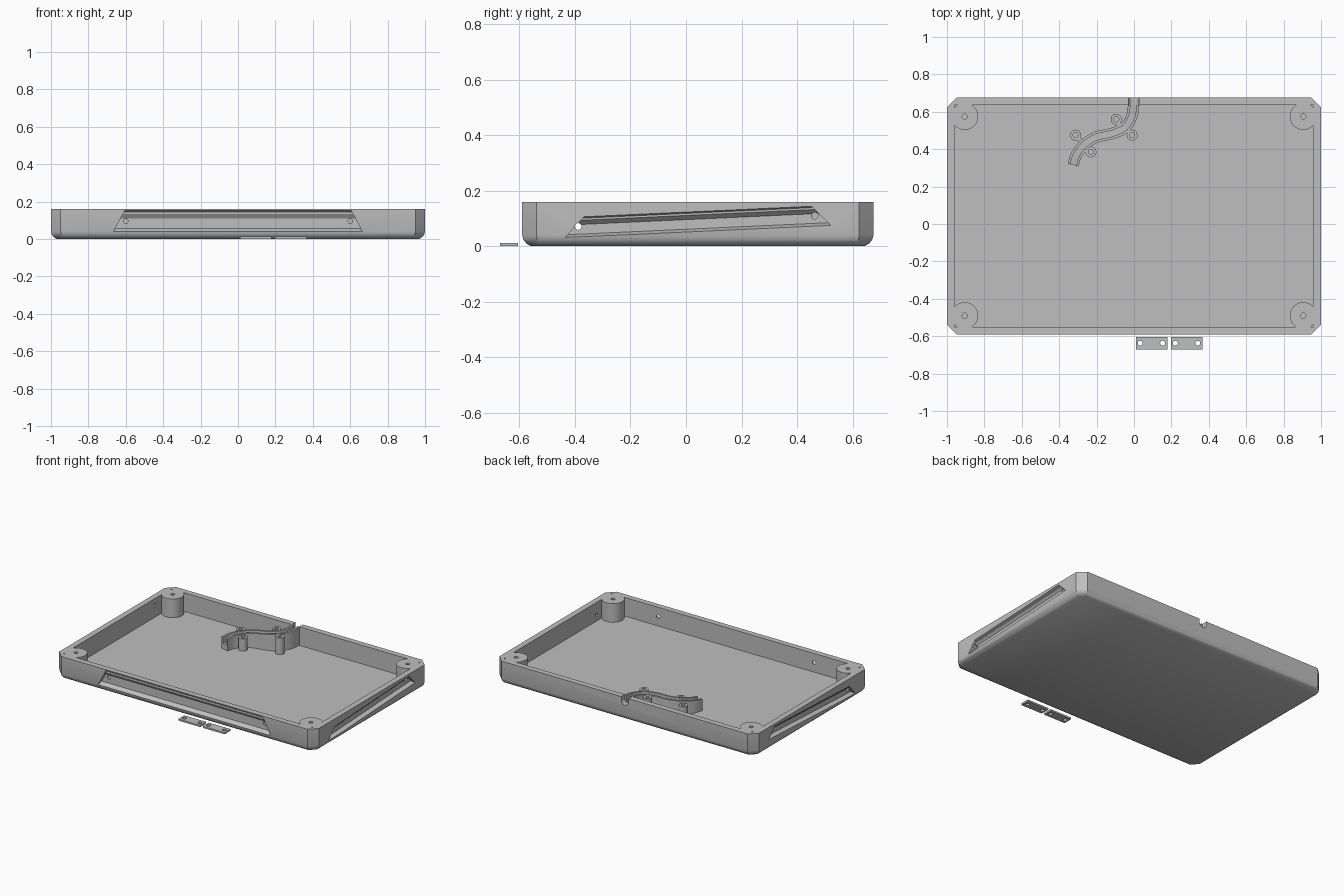
import bpy, bmesh, math
from mathutils import Matrix, Vector

cube = bpy.data.objects.get("Cube")
if cube:
    bpy.data.objects.remove(cube, do_unlink=True)

grey = bpy.data.materials.new("plain_grey")
grey.use_nodes = True
COLOR = (0.52, 0.52, 0.52, 1)
grey.diffuse_color = COLOR
grey.node_tree.nodes["Principled BSDF"].inputs["Base Color"].default_value = COLOR

FRONT, BACK, TOP, WALL, FLOOR = -0.59, 0.675, 0.16, 0.04, 0.03
MID, DEPTH = (FRONT + BACK) / 2, BACK - FRONT


def finish(bm, name):
    bmesh.ops.recalc_face_normals(bm, faces=bm.faces)
    mesh = bpy.data.meshes.new(name)
    bm.to_mesh(mesh)
    bm.free()
    ob = bpy.data.objects.new(name, mesh)
    bpy.context.collection.objects.link(ob)
    mesh.materials.append(grey)
    return ob


def loft(name, rings):
    """Closed solid through rings of equal point count."""
    bm = bmesh.new()
    rows = [[bm.verts.new(p) for p in ring] for ring in rings]
    n = len(rows[0])
    for a, b in zip(rows, rows[1:]):
        for i in range(n):
            j = (i + 1) % n
            bm.faces.new((a[i], a[j], b[j], b[i]))
    bm.faces.new(rows[0])
    bm.faces.new(rows[-1])
    return finish(bm, name)


def box(name, lo, hi):
    rect = [(lo[0], lo[1]), (hi[0], lo[1]), (hi[0], hi[1]), (lo[0], hi[1])]
    return loft(name, [[(x, y, z) for x, y in rect] for z in (lo[2], hi[2])])


def cylinder(name, center, radius, length, axis="Z", sides=32):
    turn = {"Z": Matrix(), "X": Matrix.Rotation(math.pi / 2, 4, "Y"),
            "Y": Matrix.Rotation(math.pi / 2, 4, "X")}[axis]
    bm = bmesh.new()
    bmesh.ops.create_cone(bm, cap_ends=True, segments=sides, radius1=radius, radius2=radius,
                          depth=length, matrix=Matrix.Translation(center) @ turn)
    return finish(bm, name)


def combine(target, other, operation):
    mod = target.modifiers.new("bool", "BOOLEAN")
    mod.operation, mod.solver, mod.object = operation, "EXACT", other
    bpy.context.view_layer.objects.active = target
    bpy.ops.object.modifier_apply(modifier=mod.name)
    bpy.data.objects.remove(other, do_unlink=True)


def octagon(inset, z):
    c = 0.052 - 0.586 * inset
    hx, hy = 1 - inset, DEPTH / 2 - inset
    quarter = [(hx, hy - c), (hx - c, hy)]
    pts = quarter + [(-x, y) for x, y in reversed(quarter)]
    pts += [(-x, -y) for x, y in pts]
    return [(x, y + MID, z) for x, y in pts]


# Tray shell with softened bottom edge
tray = loft("tray", [octagon(0.032, 0), octagon(0.015, 0.01), octagon(0.004, 0.024),
                     octagon(0, 0.04), octagon(0, TOP)])
combine(tray, box("cavity", (-1 + WALL, FRONT + WALL, FLOOR), (1 - WALL, BACK - WALL, 0.3)),
        "DIFFERENCE")

# Corner screw posts
posts = [(sx * 0.905, y) for sx in (-1, 1) for y in (-0.49, 0.575)]
for x, y in posts:
    combine(tray, cylinder("post", (x, y, 0.09), 0.072, 0.14), "UNION")
for x, y in posts:
    combine(tray, cylinder("post_hole", (x, y, 0.13), 0.014, 0.16), "DIFFERENCE")

# Louvred recesses: profile of (depth, height fraction)
LOUVRE = [(-0.02, 1), (0, 1), (0.012, 0.93), (0.012, 0.83), (0.028, 0.62),
          (0.028, 0.14), (0, 0), (-0.02, 0)]


def recess(place, low, high, half_low, half_high, tilt):
    rings = []
    for side in (-1, 1):
        ring = []
        for d, t in LOUVRE:
            u = side * (half_low + (half_high - half_low) * t)
            ring.append(place(u, d, low + (high - low) * t + tilt * u))
        rings.append(ring)
    combine(tray, loft("recess", rings), "DIFFERENCE")


recess(lambda u, d, z: (u, FRONT + d, z), 0.04, 0.153, 0.665, 0.605, 0)
for s in (-1, 1):
    recess(lambda u, d, z: (s * (1 - d), u + MID, z), 0.053, 0.125, 0.478, 0.41, 0.046)

# Screw holes through the recessed walls
for s in (-1, 1):
    combine(tray, cylinder("front_hole", (s * 0.6, FRONT, 0.095), 0.012, 0.2, "Y"), "DIFFERENCE")
    for y, z in ((-0.388, 0.071), (0.463, 0.11)):
        combine(tray, cylinder("side_hole", (s, y, z), 0.012, 0.2, "X"), "DIFFERENCE")

# Cable notch in the back wall
combine(tray, box("notch", (-0.03, BACK - 0.06, 0.135), (0.026, BACK + 0.03, 0.2)), "DIFFERENCE")
combine(tray, cylinder("notch_round", (-0.002, BACK - 0.015, 0.135), 0.028, 0.09, "Y"), "DIFFERENCE")

# S-shaped cable channel: centre line smoothed from a few points
KEYS = [Vector(p) for p in ((-0.002, 0.637), (-0.012, 0.575), (-0.05, 0.515), (-0.12, 0.483),
                            (-0.2, 0.465), (-0.265, 0.425), (-0.308, 0.37), (-0.325, 0.315))]
path = []
padded = [2 * KEYS[0] - KEYS[1]] + KEYS + [2 * KEYS[-1] - KEYS[-2]]
for a, b, c, d in zip(padded, padded[1:], padded[2:], padded[3:]):
    for k in range(4):
        t = k / 4
        path.append(0.5 * (2 * b + (c - a) * t + (2 * a - 5 * b + 4 * c - d) * t ** 2
                           + (3 * b - a - 3 * c + d) * t ** 3))
path.append(KEYS[-1])

rings = []
for i, p in enumerate(path):
    tangent = path[min(i + 1, len(path) - 1)] - path[max(i - 1, 0)]
    if i == 0:
        tangent = Vector((0, -1))
    side = Vector((-tangent.y, tangent.x)).normalized()
    top = TOP - 0.05 * i / (len(path) - 1)
    bed = top - 0.045
    section = [(-0.03, FLOOR - 0.005), (0.03, FLOOR - 0.005), (0.03, top), (0.016, top),
               (0.016, bed), (-0.016, bed), (-0.016, top), (-0.03, top)]
    rings.append([(p.x + side.x * o, p.y + side.y * o, z) for o, z in section])
loft("cable_channel", rings)

# Screw bosses beside the channel, each with a short web
for x, y, top in ((-0.095, 0.56, 0.145), (-0.01, 0.475, 0.145),
                  (-0.312, 0.475, 0.115), (-0.23, 0.385, 0.115)):
    boss = cylinder("channel_boss", (x, y, (top + 0.025) / 2), 0.029, top - 0.025)
    combine(boss, cylinder("boss_hole", (x, y, top), 0.014, 0.1), "DIFFERENCE")
    here = Vector((x, y))
    near = min(path, key=lambda p: (p - here).length)
    way = (near - here).normalized()
    a, b = here + way * 0.024, near - way * 0.022
    w = Vector((-way.y, way.x)) * 0.012
    loft("boss_web", [[(*q, z) for q in (a + w, b + w, b - w, a - w)]
                      for z in (0.025, top - 0.005)])

# Two loose retaining plates in front
for x0 in (0.01, 0.198):
    plate = box("retaining_plate", (x0, -0.67, 0), (x0 + 0.168, -0.605, 0.012))
    for dx in (0.023, 0.143):
        combine(plate, cylinder("plate_hole", (x0 + dx, -0.637, 0), 0.013, 0.1), "DIFFERENCE")

# Smooth shading with sharp edges kept
for ob in bpy.context.scene.objects:
    if ob.type == "MESH":
        ob.data.materials.clear()
        ob.data.materials.append(grey)
        bpy.ops.object.select_all(action="DESELECT")
        ob.select_set(True)
        bpy.context.view_layer.objects.active = ob
        bpy.ops.object.shade_smooth_by_angle(angle=math.radians(32))
